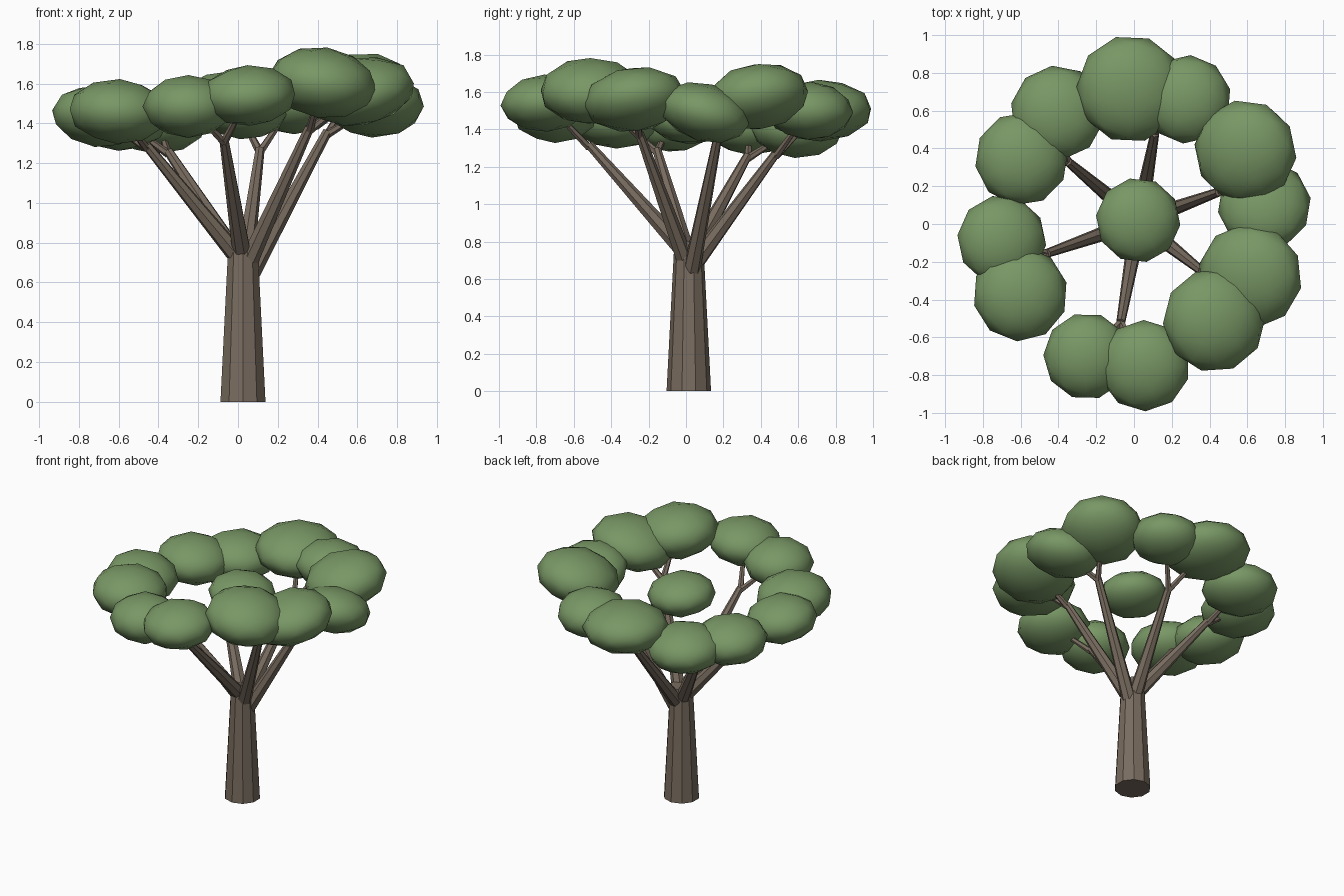
import bpy, math
from mathutils import Vector


def material(name, rgb):
    m = bpy.data.materials.new(name)
    m.diffuse_color = (*rgb, 1)
    return m


BARK = material("bark", (0.19, 0.15, 0.115))
LEAF = material("leaf", (0.19, 0.31, 0.13))


# Tapered flat-sided limb between two points
def limb(name, a, b, r1, r2, sides):
    a, b = Vector(a), Vector(b)
    d = b - a
    bpy.ops.mesh.primitive_cone_add(vertices=sides, radius1=r1, radius2=r2,
                                    depth=d.length, location=(a + b) / 2)
    o = bpy.context.object
    o.rotation_euler = d.to_track_quat('Z', 'Y').to_euler()
    o.name = name
    o.data.materials.append(BARK)


# Squashed, slightly tilted leaf clump
def clump(name, loc, r, h, tilt, spin):
    bpy.ops.mesh.primitive_ico_sphere_add(subdivisions=2, radius=1, location=loc)
    o = bpy.context.object
    o.scale = (r, r, h)
    o.rotation_euler = (tilt[0], tilt[1], spin)
    o.name = name
    o.data.materials.append(LEAF)
    bpy.ops.object.shade_smooth()


# Trunk
CX, CY = 0.025, 0.015
limb("trunk", (CX, CY, 0), (CX, CY, 0.8), 0.119, 0.077, 10)

# Each group: branch start height, fork point, two clumps (centre, radius, half height, tilt)
groups = [
    (0.70, (0.11, 0.48, 1.27), [((-0.02, 0.715, 1.50), 0.285, 0.165, (0.05, 0.0)),
                                ((0.28, 0.66, 1.50), 0.235, 0.155, (0.0, 0.05))]),
    (0.65, (0.45, 0.17, 1.36), [((0.59, 0.385, 1.575), 0.275, 0.175, (-0.2, 0.1)),
                                ((0.69, 0.10, 1.49), 0.248, 0.155, (0.25, -0.1))]),
    (0.72, (0.36, -0.25, 1.38), [((0.615, -0.275, 1.56), 0.28, 0.17, (0.15, 0.15)),
                                 ((0.425, -0.51, 1.605), 0.275, 0.178, (-0.1, 0.1))]),
    (0.77, (-0.07, -0.52, 1.32), [((0.055, -0.75, 1.54), 0.242, 0.153, (0.05, -0.05)),
                                  ((-0.25, -0.70, 1.485), 0.23, 0.158, (0.0, 0.0))]),
    (0.75, (-0.46, -0.155, 1.29), [((-0.602, -0.37, 1.46), 0.252, 0.163, (0.05, 0.0)),
                                   ((-0.70, -0.085, 1.435), 0.238, 0.155, (0.1, -0.1))]),
    (0.74, (-0.35, 0.33, 1.26), [((-0.595, 0.345, 1.42), 0.248, 0.158, (0.0, -0.05)),
                                 ((-0.405, 0.59, 1.405), 0.25, 0.158, (0.0, -0.05))]),
]

n = 0
for i, (z0, fork, clumps) in enumerate(groups, 1):
    out = Vector((fork[0] - CX, fork[1] - CY, 0)).normalized() * 0.045
    limb(f"branch_{i}", (CX + out.x, CY + out.y, z0), fork, 0.047, 0.024, 7)
    for loc, r, h, tilt in clumps:
        n += 1
        # Twig reaching into its clump
        tip = Vector(fork).lerp(Vector(loc), 0.75)
        limb(f"twig_{n}", Vector(fork) - Vector((0, 0, 0.015)), tip, 0.021, 0.013, 6)
        clump(f"leaf_clump_{n}", loc, r, h, tilt, n * 0.9)

# Middle clump
clump("middle_leaf_clump", (0.022, 0.02, 1.46), 0.225, 0.14, (0.0, 0.08), 0.2)
